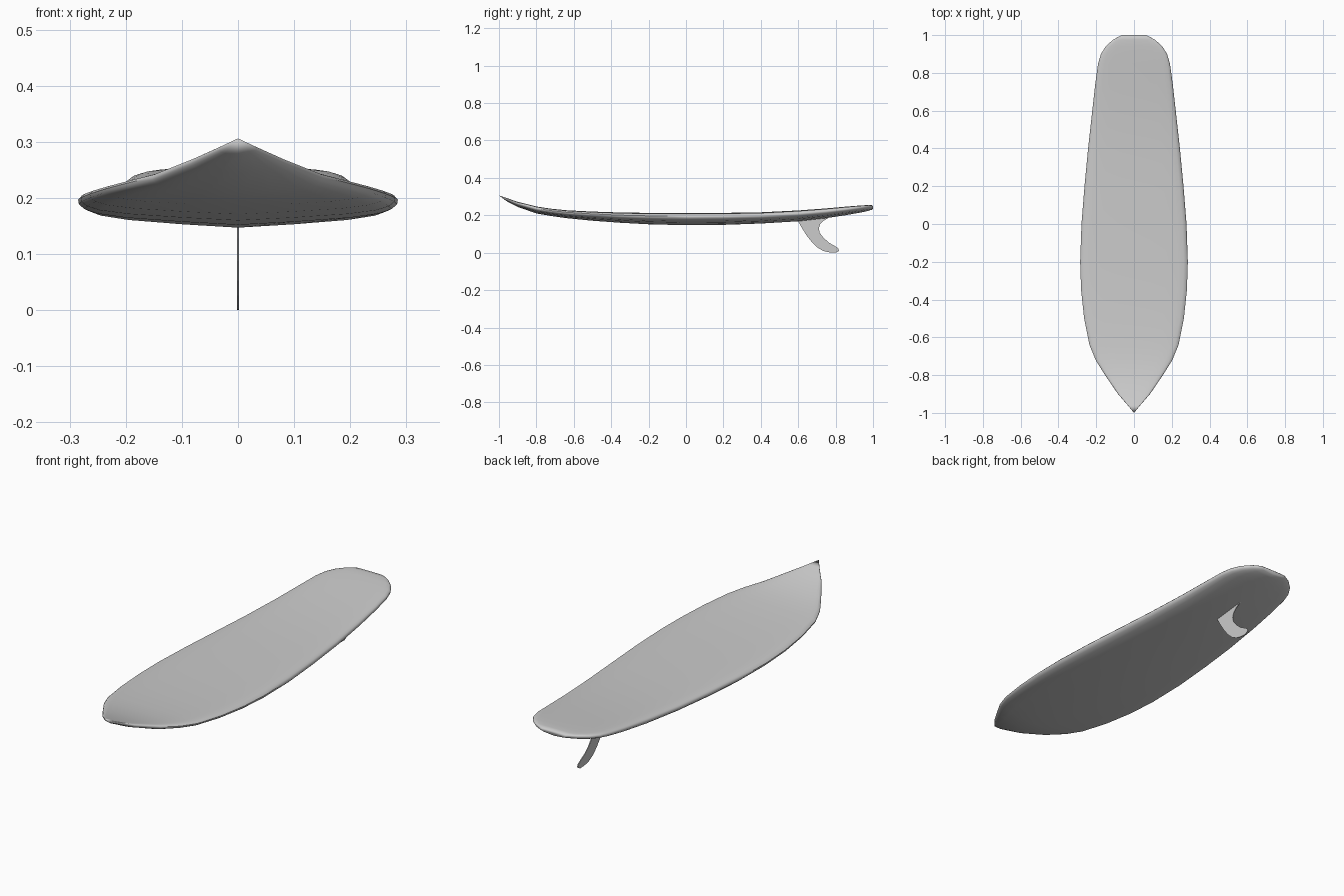
import bpy, bmesh, math

if "Cube" in bpy.data.objects:
    bpy.data.objects.remove(bpy.data.objects["Cube"], do_unlink=True)

grey = bpy.data.materials.new("light grey")
grey.use_nodes = True
colour = (0.6, 0.6, 0.6, 1)
grey.diffuse_color = colour
grey.node_tree.nodes["Principled BSDF"].inputs["Base Color"].default_value = colour


def add_object(name, bm):
    bmesh.ops.recalc_face_normals(bm, faces=bm.faces)
    mesh = bpy.data.meshes.new(name)
    bm.to_mesh(mesh)
    bm.free()
    mesh.materials.append(grey)
    obj = bpy.data.objects.new(name, mesh)
    bpy.context.collection.objects.link(obj)
    return obj


# Board stations from nose to tail: y, half width, bottom z, deck z
STATIONS = [
    (-1.0, 0.0, 0.306, 0.306), (-0.96, 0.033, 0.276, 0.293),
    (-0.9, 0.085, 0.245, 0.272), (-0.8, 0.153, 0.210, 0.247),
    (-0.72, 0.203, 0.196, 0.235), (-0.64, 0.236, 0.185, 0.227),
    (-0.5, 0.264, 0.171, 0.220), (-0.35, 0.280, 0.160, 0.215),
    (-0.2, 0.285, 0.152, 0.213), (0.0, 0.278, 0.147, 0.212),
    (0.2, 0.262, 0.149, 0.213), (0.4, 0.243, 0.156, 0.216),
    (0.6, 0.221, 0.168, 0.226), (0.75, 0.204, 0.185, 0.237),
    (0.85, 0.190, 0.200, 0.246), (0.9, 0.175, 0.209, 0.250),
    (0.94, 0.150, 0.216, 0.253), (0.975, 0.112, 0.224, 0.255),
    (0.995, 0.075, 0.230, 0.254), (1.0, 0.065, 0.237, 0.249)]

# Half cross-section, deck centre to keel: fraction of width, fraction of thickness
SECTION = [(0, 1), (0.3, 0.995), (0.6, 0.985), (0.82, 0.965), (0.92, 0.93),
           (0.975, 0.86), (1, 0.74), (0.995, 0.6), (0.96, 0.46),
           (0.88, 0.33), (0.7, 0.21), (0.35, 0.09), (0, 0)]
RING = SECTION + [(-x, z) for x, z in SECTION[-2:0:-1]]

# Board: loft the section through the stations
bm = bmesh.new()
rings = [[bm.verts.new((fx * w, y, lo + fz * (hi - lo))) for fx, fz in RING]
         for y, w, lo, hi in STATIONS]
n = len(RING)
for a, b in zip(rings, rings[1:]):
    for i in range(n):
        j = (i + 1) % n
        bm.faces.new((a[i], a[j], b[j], b[i]))
bm.faces.new(rings[-1])
bmesh.ops.remove_doubles(bm, verts=bm.verts, dist=1e-5)
board = add_object("board", bm)
bpy.context.view_layer.objects.active = board
board.select_set(True)
bpy.ops.object.shade_smooth_by_angle(angle=math.radians(50))
board.select_set(False)

# Fin: swept-back outline with its root sunk into the hull
FIN = [(0.59, 0.185), (0.602, 0.163), (0.622, 0.128), (0.648, 0.088),
       (0.676, 0.053), (0.705, 0.026), (0.735, 0.009), (0.77, 0.001),
       (0.80, 0.0), (0.818, 0.010), (0.815, 0.023), (0.795, 0.036),
       (0.765, 0.053), (0.735, 0.080), (0.715, 0.106), (0.71, 0.130),
       (0.717, 0.152), (0.735, 0.170), (0.765, 0.188), (0.75, 0.2)]
bm = bmesh.new()
bm.faces.new([bm.verts.new((0, y, z)) for y, z in FIN])
fin = add_object("fin", bm)
solid = fin.modifiers.new("thickness", "SOLIDIFY")
solid.thickness = 0.004
solid.offset = 0
